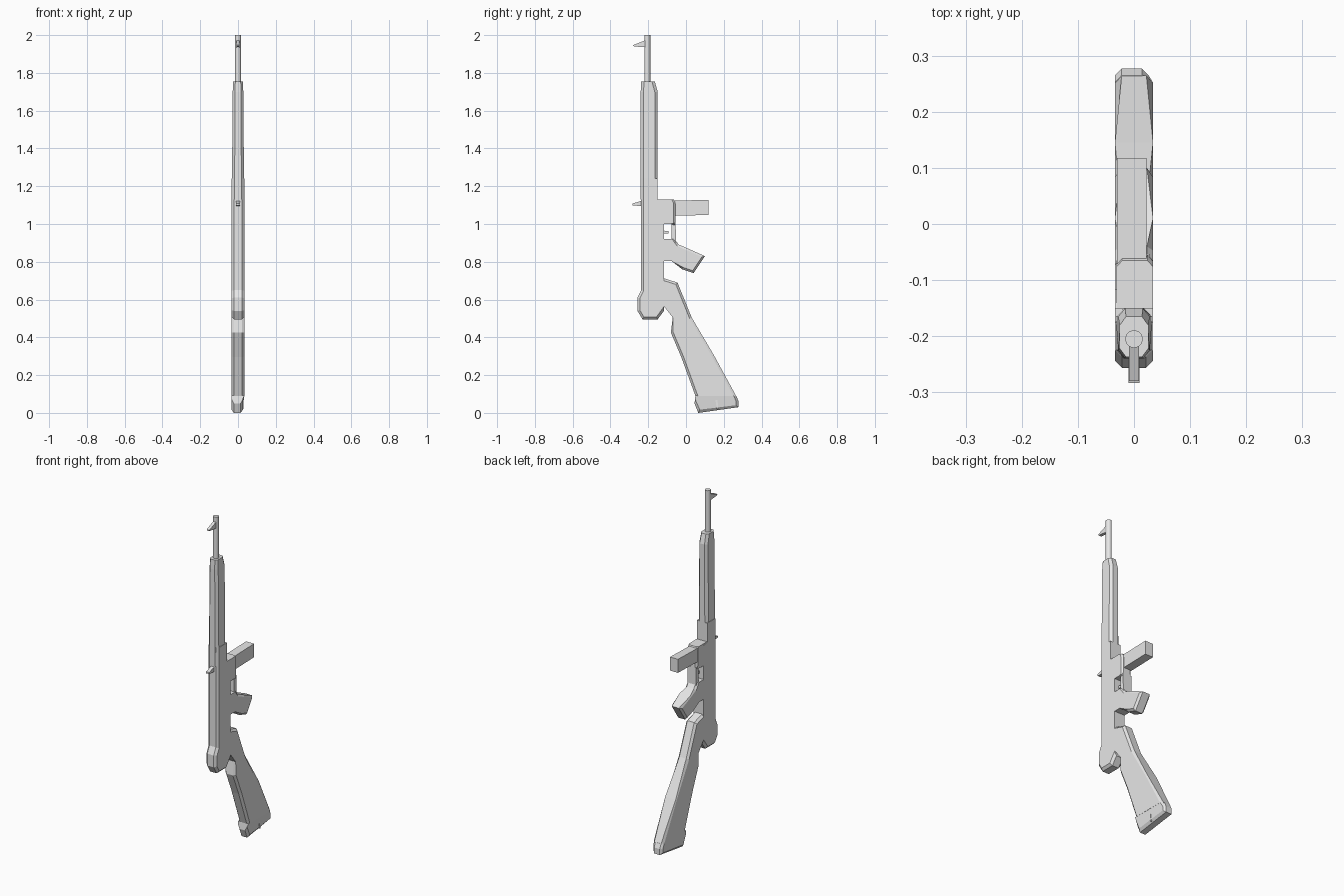
import bpy, bmesh, math

if "Cube" in bpy.data.objects:
    bpy.data.objects.remove(bpy.data.objects["Cube"])

grey = bpy.data.materials.new("plain grey")
grey.use_nodes = True
grey.diffuse_color = (0.8, 0.8, 0.8, 1)
grey.node_tree.nodes["Principled BSDF"].inputs["Base Color"].default_value = (0.8, 0.8, 0.8, 1)


def finish(name, bm):
    bmesh.ops.recalc_face_normals(bm, faces=bm.faces)
    mesh = bpy.data.meshes.new(name)
    bm.to_mesh(mesh)
    bm.free()
    mesh.materials.append(grey)
    obj = bpy.data.objects.new(name, mesh)
    bpy.context.scene.collection.objects.link(obj)
    return obj


def plate(name, profile, x0, x1, chamfer=0, where=None, width=None):
    """Extrude a side profile of (y, z) points across x, chamfer chosen rims, vary the width."""
    bm = bmesh.new()
    face = bm.faces.new([bm.verts.new((x0, y, z)) for y, z in profile])
    new = bmesh.ops.extrude_face_region(bm, geom=[face])["geom"]
    for v in new:
        if isinstance(v, bmesh.types.BMVert):
            v.co.x = x1
    if chamfer:
        rims = []
        for e in bm.edges:
            a, b = e.verts
            mid = (a.co + b.co) / 2
            if abs(a.co.x - b.co.x) < 1e-5 and where(mid.x, mid.y, mid.z):
                rims.append(e)
        bmesh.ops.bevel(bm, geom=rims, offset=chamfer, segments=1, affect="EDGES", profile=0.5)
    if width:
        for v in bm.verts:
            v.co.x *= width(v.co.z)
    return finish(name, bm)


def tube(name, y, z0, z1, radius, sides):
    bm = bmesh.new()
    bmesh.ops.create_cone(bm, cap_ends=True, segments=sides, radius1=radius, radius2=radius, depth=z1 - z0)
    bmesh.ops.translate(bm, verts=bm.verts, vec=(0, y, (z0 + z1) / 2))
    return finish(name, bm)


W = 0.034

# Barrel with its sight
barrel = tube("barrel", -0.205, 1.72, 2.0, 0.016, 12)
for p in barrel.data.polygons:
    p.use_smooth = len(p.vertices) == 4
barrel.data.set_sharp_from_angle(angle=math.radians(40))
plate("front_sight", [(-0.21, 1.975), (-0.28, 1.947), (-0.275, 1.94), (-0.21, 1.935)], -0.009, 0.009)

# Handguard, tapering to a narrow nose
plate("handguard",
      [(-0.24, 1.13), (-0.24, 1.70), (-0.237, 1.755), (-0.165, 1.755), (-0.15, 1.70), (-0.15, 1.13)],
      -W, W, 0.015, lambda x, y, z: 1.14 < z < 1.75,
      lambda z: 0.75 if z > 1.75 else 0.96 - 0.14 * max(0, (z - 1.13) / 0.6))

# Receiver and its rear cap
plate("receiver", [(-0.237, 0.6), (-0.237, 1.24), (-0.15, 1.24), (-0.15, 1.13), (-0.117, 1.12), (-0.117, 0.6)],
      -W, W, 0.012, lambda x, y, z: y < -0.23)
plate("rear_cap",
      [(-0.117, 0.66), (-0.117, 0.54), (-0.15, 0.495), (-0.23, 0.495), (-0.257, 0.54), (-0.257, 0.61), (-0.235, 0.655)],
      -W, W, 0.013, lambda x, y, z: y < -0.24 or z < 0.53)
plate("rear_sight", [(-0.23, 1.125), (-0.283, 1.108), (-0.283, 1.098), (-0.23, 1.095)], -0.01, 0.01)

# Magazine and its well
plate("magazine_well", [(-0.125, 1.0), (-0.155, 1.13), (-0.065, 1.13), (-0.057, 1.115), (-0.055, 0.99), (-0.08, 1.0)],
      -0.031, W, 0.01, lambda x, y, z: y > -0.07)
plate("magazine", [(-0.08, 1.043), (-0.08, 1.123), (0.118, 1.128), (0.118, 1.048)], -0.03, 0.022)

# Trigger, guard and grip
plate("trigger_guard", [(-0.078, 1.01), (-0.055, 1.01), (-0.053, 0.9), (-0.078, 0.9)], -0.028, 0.028)
plate("trigger", [(-0.12, 0.965), (-0.092, 0.962), (-0.092, 0.95), (-0.12, 0.95)], -0.007, 0.007)
plate("grip", [(-0.125, 0.92), (-0.06, 0.92), (-0.04, 0.892), (0.01, 0.87), (0.1, 0.83), (0.04, 0.74),
               (-0.02, 0.76), (-0.075, 0.803), (-0.125, 0.803)],
      -W, W, 0.011, lambda x, y, z: y > -0.05)

# Shoulder stock with softened front and back edges
plate("stock", [(-0.125, 0.575), (-0.125, 0.715), (-0.045, 0.69), (0.03, 0.505), (0.145, 0.31), (0.265, 0.09),
                (0.05, 0.09), (-0.025, 0.295), (-0.08, 0.425), (-0.07, 0.505)],
      -W, W, 0.012, lambda x, y, z: 0.1 < z and y > -0.09)

# Butt, stepped in on the left side only
butt = [(0.05, 0.092), (0.265, 0.092), (0.277, 0.065), (0.277, 0.03), (0.065, 0.004), (0.045, 0.05)]
step = plate("butt", butt, -W, 0.026, 0.012, lambda x, y, z: z < 0.03 or y > 0.26)
for v in step.data.vertices:
    if v.co.x > 0.02 and v.co.z > 0.085:
        v.co.x = W
plate("butt_catch", [(0.155, 0.075), (0.163, 0.02), (0.17, 0.02), (0.167, 0.075)], 0.02, 0.028)

# Ground the model exactly on z = 0
low = min(v.co.z for o in bpy.data.objects if o.type == "MESH" for v in o.data.vertices)
for v in step.data.vertices:
    if v.co.z < low + 1e-4:
        v.co.z = 0
